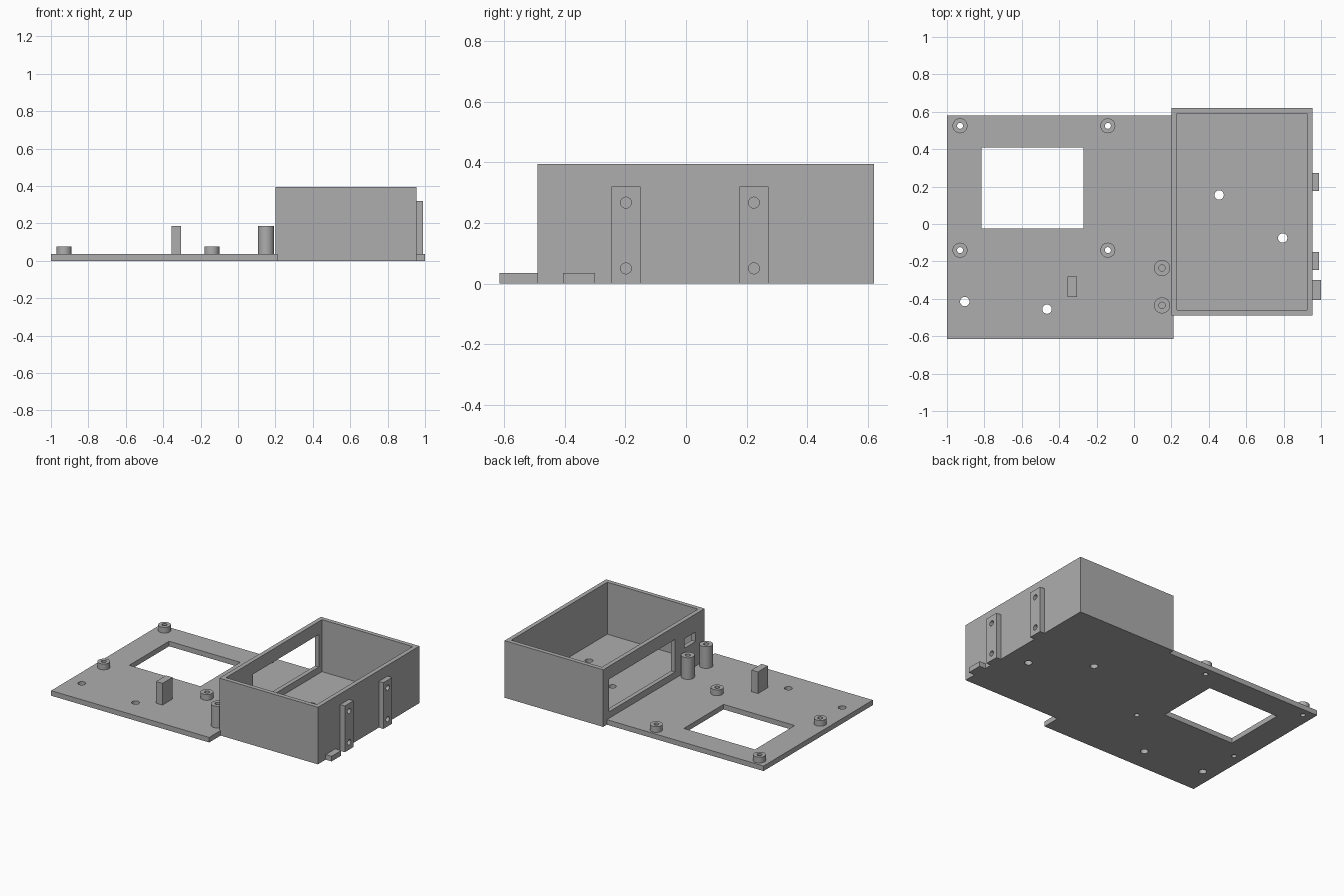
import bpy
from math import pi, radians
from mathutils import Vector

cube = bpy.data.objects.get("Cube")
if cube:
    bpy.data.objects.remove(cube, do_unlink=True)

grey = bpy.data.materials.new("plain grey")
grey.use_nodes = True
colour = (0.42, 0.42, 0.42, 1)
grey.diffuse_color = colour
grey.node_tree.nodes["Principled BSDF"].inputs["Base Color"].default_value = colour

THICK = 0.035      # plate and floor thickness
WALL = 0.03        # box wall thickness


def finish(obj, name):
    obj.name = obj.data.name = name
    obj.data.materials.append(grey)
    return obj


def block(name, x, y, z):
    """Box given by its (low, high) range on each axis."""
    bpy.ops.mesh.primitive_cube_add(size=1)
    obj = bpy.context.object
    for v in obj.data.vertices:
        v.co = Vector([r[0] if c < 0 else r[1] for c, r in zip(v.co, (x, y, z))])
    return finish(obj, name)


def rod(name, x, y, z, radius):
    """Upright cylinder over the z range."""
    bpy.ops.mesh.primitive_cylinder_add(vertices=32, radius=radius, depth=z[1] - z[0],
                                        location=(x, y, sum(z) / 2))
    return finish(bpy.context.object, name)


def cut(obj, *cutters):
    """Subtract each cutter, then remove it."""
    for cutter in cutters:
        cutter.hide_render = True
        mod = obj.modifiers.new("cut", 'BOOLEAN')
        mod.operation, mod.solver, mod.object = 'DIFFERENCE', 'EXACT', cutter
        bpy.context.view_layer.objects.active = obj
        bpy.ops.object.modifier_apply(modifier=mod.name)
        bpy.data.objects.remove(cutter, do_unlink=True)


def smooth(obj):
    bpy.ops.object.select_all(action='DESELECT')
    obj.select_set(True)
    bpy.context.view_layer.objects.active = obj
    bpy.ops.object.shade_smooth_by_angle(angle=radians(30))


THROUGH = (-0.1, 0.2)
standoffs = [(x, y) for x in (-0.93, -0.14) for y in (0.525, -0.14)]

# Base plate with its opening, screw holes and standoff holes
plate = block("base_plate", (-1, 0.21), (-0.615, 0.58), (0, THICK))
cut(plate, block("opening", (-0.815, -0.27), (-0.025, 0.41), THROUGH))
cut(plate, *[rod("hole", x, y, THROUGH, 0.025) for x, y in ((-0.905, -0.415), (-0.465, -0.455))])
cut(plate, *[rod("hole", x, y, THROUGH, 0.016) for x, y in standoffs])
smooth(plate)

# Open box with floor holes and two openings in the inner wall
box = block("open_box", (0.2, 0.955), (-0.49, 0.62), (0, 0.395))
cut(box, block("cavity", (0.2 + WALL, 0.955 - WALL), (-0.49 + WALL, 0.62 - WALL), (THICK, 0.5)),
    block("large_window", (0.15, 0.26), (-0.165, 0.555), (0.08, 0.305)),
    block("small_window", (0.15, 0.26), (-0.39, -0.27), (0.205, 0.27)))
cut(box, *[rod("hole", x, y, THROUGH, 0.025) for x, y in ((0.455, 0.155), (0.795, -0.075))])
smooth(box)

# Short standoffs, bored through
for x, y in standoffs:
    post = rod("standoff", x, y, (THICK, 0.075), 0.04)
    cut(post, rod("bore", x, y, THROUGH, 0.016))
    smooth(post)

# Tall posts with blind bores
for y in (-0.235, -0.435):
    post = rod("tall_post", 0.15, y, (THICK, 0.185), 0.043)
    cut(post, rod("bore", 0.15, y, (0.08, 0.3), 0.017))
    smooth(post)

# Upright stop on the plate
block("upright_stop", (-0.355, -0.305), (-0.39, -0.28), (THICK, 0.185))

# Mounting strips on the outer wall, each with two blind holes
for y in (-0.198, 0.224):
    strip = block("mounting_strip", (0.955, 0.99), (y - 0.048, y + 0.048), (0, 0.32))
    for z in (0.05, 0.267):
        bore = rod("bore", 0.99, y, (z - 0.03, z + 0.03), 0.018)
        bore.rotation_euler.y = pi / 2
        cut(strip, bore)
    smooth(strip)

# Low lug beside the strips
block("low_lug", (0.955, 1), (-0.405, -0.3), (0, THICK))
